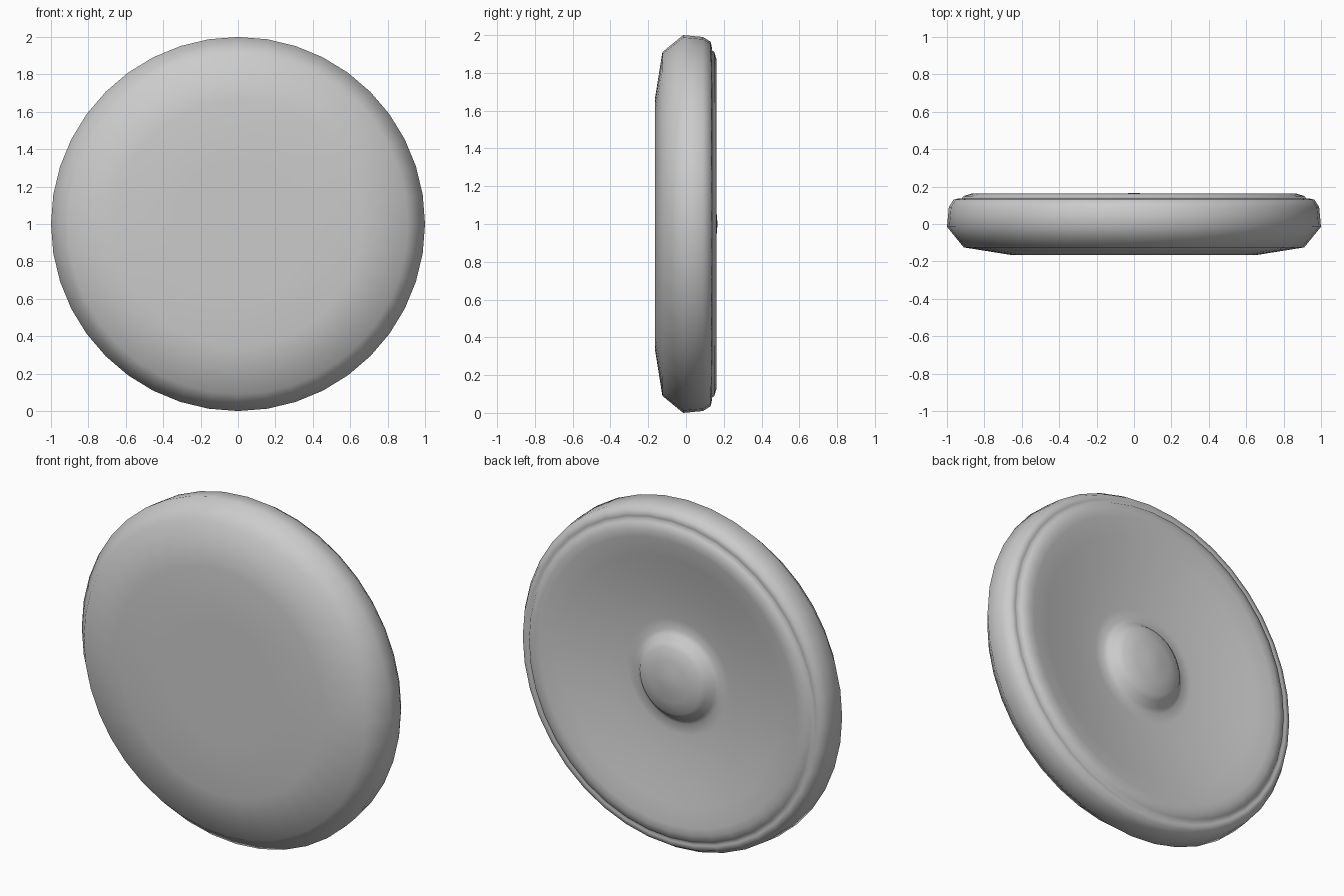
import bpy, bmesh, math

if "Cube" in bpy.data.objects:
    bpy.data.objects.remove(bpy.data.objects["Cube"])

SEG = 40


def lathe(name, profile):
    """Revolve (radius, y) points around the y axis, centred at z = 1."""
    bm = bmesh.new()
    rings = []
    for r, y in profile:
        if r == 0:
            rings.append([bm.verts.new((0, y, 1))] * SEG)
        else:
            rings.append([bm.verts.new((r * math.sin(2 * math.pi * i / SEG), y,
                                        1 + r * math.cos(2 * math.pi * i / SEG)))
                          for i in range(SEG)])
    for a, b in zip(rings, rings[1:]):
        for i in range(SEG):
            j = (i + 1) % SEG
            bm.faces.new(dict.fromkeys((a[i], a[j], b[j], b[i])))
    bmesh.ops.recalc_face_normals(bm, faces=bm.faces)
    for f in bm.faces:
        f.smooth = True
    mesh = bpy.data.meshes.new(name)
    bm.to_mesh(mesh)
    bm.free()
    obj = bpy.data.objects.new(name, mesh)
    bpy.context.collection.objects.link(obj)
    return obj


# Front face, rounded rim, stepped lip, dished back and central boss
lathe("shield_disc", [
    (0, -0.165), (0.35, -0.165), (0.66, -0.165), (0.91, -0.125),
    (1.0, -0.015), (0.99, 0.09), (0.965, 0.13), (0.935, 0.137),
    (0.925, 0.132), (0.91, 0.15), (0.87, 0.162), (0.83, 0.16),
    (0.72, 0.137), (0.6, 0.112), (0.45, 0.087), (0.33, 0.073),
    (0.27, 0.07), (0.245, 0.085), (0.215, 0.12), (0.19, 0.138),
    (0.12, 0.153), (0.05, 0.163), (0, 0.167)])
